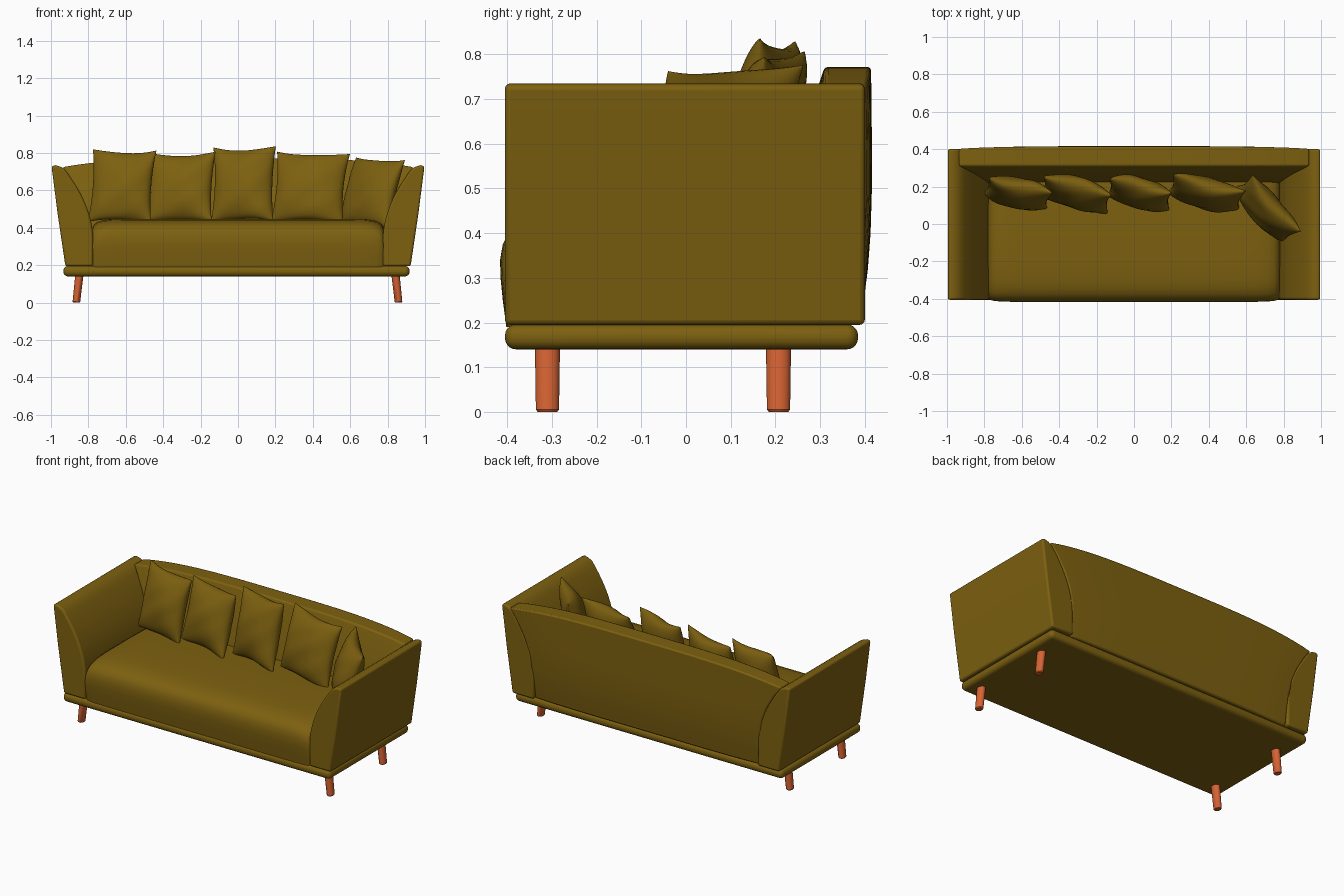
import bpy, bmesh, math
from mathutils import Matrix, Vector

if "Cube" in bpy.data.objects:
    bpy.data.objects.remove(bpy.data.objects["Cube"])


def material(name, rgb):
    m = bpy.data.materials.new(name)
    m.diffuse_color = (*rgb, 1)
    m.use_nodes = True
    m.node_tree.nodes["Principled BSDF"].inputs["Base Color"].default_value = m.diffuse_color
    return m


olive = material("olive fabric", (0.205, 0.118, 0.005))
wood = material("orange wood", (0.68, 0.125, 0.033))


def finish(name, bm, mat, bevel=0, segs=3, angle=35):
    bmesh.ops.recalc_face_normals(bm, faces=bm.faces)
    me = bpy.data.meshes.new(name)
    bm.to_mesh(me)
    bm.free()
    ob = bpy.data.objects.new(name, me)
    bpy.context.collection.objects.link(ob)
    me.materials.append(mat)
    if bevel:
        b = ob.modifiers.new("bevel", 'BEVEL')
        b.width, b.segments = bevel, segs
        b.limit_method, b.angle_limit = 'ANGLE', math.radians(40)
    bpy.ops.object.select_all(action='DESELECT')
    ob.select_set(True)
    bpy.context.view_layer.objects.active = ob
    bpy.ops.object.shade_smooth_by_angle(angle=math.radians(angle))
    return ob


def loft(rings):
    """Closed skin through equal-length rings, capped at both ends."""
    bm = bmesh.new()
    vs = [[bm.verts.new(p) for p in r] for r in rings]
    n = len(vs[0])
    for a, b in zip(vs, vs[1:]):
        for i in range(n):
            j = (i + 1) % n
            bm.faces.new((a[i], a[j], b[j], b[i]))
    bm.faces.new(vs[0])
    bm.faces.new(vs[-1])
    return bm


def flare(z):
    """Half width between the arms at height z."""
    t = max(0, (z - 0.34) / 0.39)
    return 0.775 + 0.165 * t ** 1.9


# base plinth with a round rim
bm = bmesh.new()
bmesh.ops.create_cube(bm, size=1, matrix=Matrix.Translation((-0.008, -0.01, 0.168))
                      @ Matrix.Diagonal((1.85, 0.79, 0.056, 1)))
finish("base", bm, olive, 0.025, 5)

# flared arms: curved profile drawn in x-z, extruded along y
inner = [(flare(z), z) for z in [0.195, 0.34] + [0.34 + 0.375 * i / 12 for i in range(1, 13)]]
profile = inner + [(0.952, 0.728), (0.975, 0.735), (0.997, 0.73), (0.965, 0.48), (0.923, 0.195)]
for side, label in ((-1, "left"), (1, "right")):
    rings = [[(side * x, y, z) for x, z in profile] for y in (-0.405, 0.4)]
    finish(label + "_arm", loft(rings), olive, 0.011)

# bowed back, widening upward between the arms, its top arched
back = [(0.2, 0.2), (0.39, 0.195), (0.398, 0.25), (0.407, 0.32), (0.413, 0.4), (0.416, 0.5),
        (0.416, 0.6), (0.415, 0.7), (0.414, 0.772), (0.31, 0.772), (0.296, 0.73),
        (0.265, 0.62), (0.235, 0.5), (0.22, 0.42), (0.21, 0.34)]
rings = []
for i in range(33):
    s = -1 + i / 16
    ring = []
    for y, z in back:
        k = max(0, (z - 0.2) / 0.572)
        zz = z - 0.048 * k * k * abs(s) ** 3.5
        yy = y - (0.012 * abs(s) ** 5 if y > 0.38 else 0)
        ring.append((s * (flare(min(zz, 0.73)) + 0.003), yy, zz))
    rings.append(ring)
finish("back", loft(rings), olive, 0.008, 2)

# seat cushion with a rolled front edge and softened ends
seat = [(0.3, 0.19), (-0.402, 0.19), (-0.41, 0.25), (-0.415, 0.30), (-0.416, 0.34),
        (-0.41, 0.375), (-0.397, 0.4), (-0.375, 0.418), (-0.34, 0.432), (-0.29, 0.441),
        (-0.2, 0.447), (0, 0.448), (0.3, 0.44)]
rings = []
for u in (-1, -.985, -.96, -.92, -.86, -.75, -.5, 0, .5, .75, .86, .92, .96, .985, 1):
    d = 1 - math.sqrt(max(0, 1 - max(0, (abs(u) - 0.75) / 0.25) ** 4))
    rings.append([(u * 0.78, y + (0.018 * d if y < -0.3 else 0),
                   0.19 + (z - 0.19) * (1 - 0.2 * d)) for y, z in seat])
finish("seat", loft(rings), olive, angle=50)


# loose pillows: two puffed sheets sharing a pinched border with pointed corners
def pillow(name, loc, half_w, half_h, yaw, lean, roll, phase):
    n = 22
    bm = bmesh.new()
    for sgn in (-1, 1):
        grid = []
        for i in range(n + 1):
            u = -math.cos(math.pi * i / n)
            row = []
            for j in range(n + 1):
                v = -math.cos(math.pi * j / n)
                puff = max(0, (1 - u * u) * (1 - v * v))
                crease = 1 + 0.07 * math.sin(5 * u + 3 * v * sgn + phase) * math.cos(4 * v - phase)
                x = half_w * u * (1 - 0.09 * (1 - v * v))
                z = half_h * v * (1 - 0.09 * (1 - u * u))
                wave = 0.012 * math.sin(3 * u + phase) * v * v
                row.append(bm.verts.new((x, sgn * 0.075 * puff ** 0.48 * crease + wave, z)))
            grid.append(row)
        for i in range(n):
            for j in range(n):
                bm.faces.new((grid[i][j], grid[i + 1][j], grid[i + 1][j + 1], grid[i][j + 1]))
    bmesh.ops.remove_doubles(bm, verts=bm.verts, dist=1e-5)
    rot = [Matrix.Rotation(math.radians(a), 4, ax) for a, ax in ((yaw, 'Z'), (lean, 'X'), (roll, 'Y'))]
    bm.transform(Matrix.Translation(loc) @ rot[0] @ rot[1] @ rot[2])
    finish(name, bm, olive, angle=60)


for k, (loc, w, h, yaw, lean, roll) in enumerate([
        ((-0.62, 0.165, 0.622), 0.175, 0.2, -14, -13, 1),
        ((-0.31, 0.165, 0.615), 0.19, 0.193, -16, -15, -1),
        ((0.03, 0.165, 0.632), 0.172, 0.205, -13, -13, -1),
        ((0.385, 0.165, 0.615), 0.2, 0.195, -12, -15, 2),
        ((0.71, 0.075, 0.588), 0.2, 0.192, -49, -16, 2)]):
    pillow("pillow_%d" % (k + 1), loc, w, h, yaw, lean, roll, k * 1.3)

# splayed round legs
for sx, side in ((-1, "left"), (1, "right")):
    for y, end in ((-0.31, "front"), (0.207, "back")):
        rings = []
        for z, x, r in ((0, 0.861, 0.02), (0.005, 0.861, 0.024), (0.15, 0.845, 0.026)):
            rings.append([(sx * x - 0.003 + r * 0.85 * math.cos(a), y + r * 1.08 * math.sin(a), z)
                          for a in (2 * math.pi * i / 16 for i in range(16))])
        finish(end + "_" + side + "_leg", loft(rings), wood)
